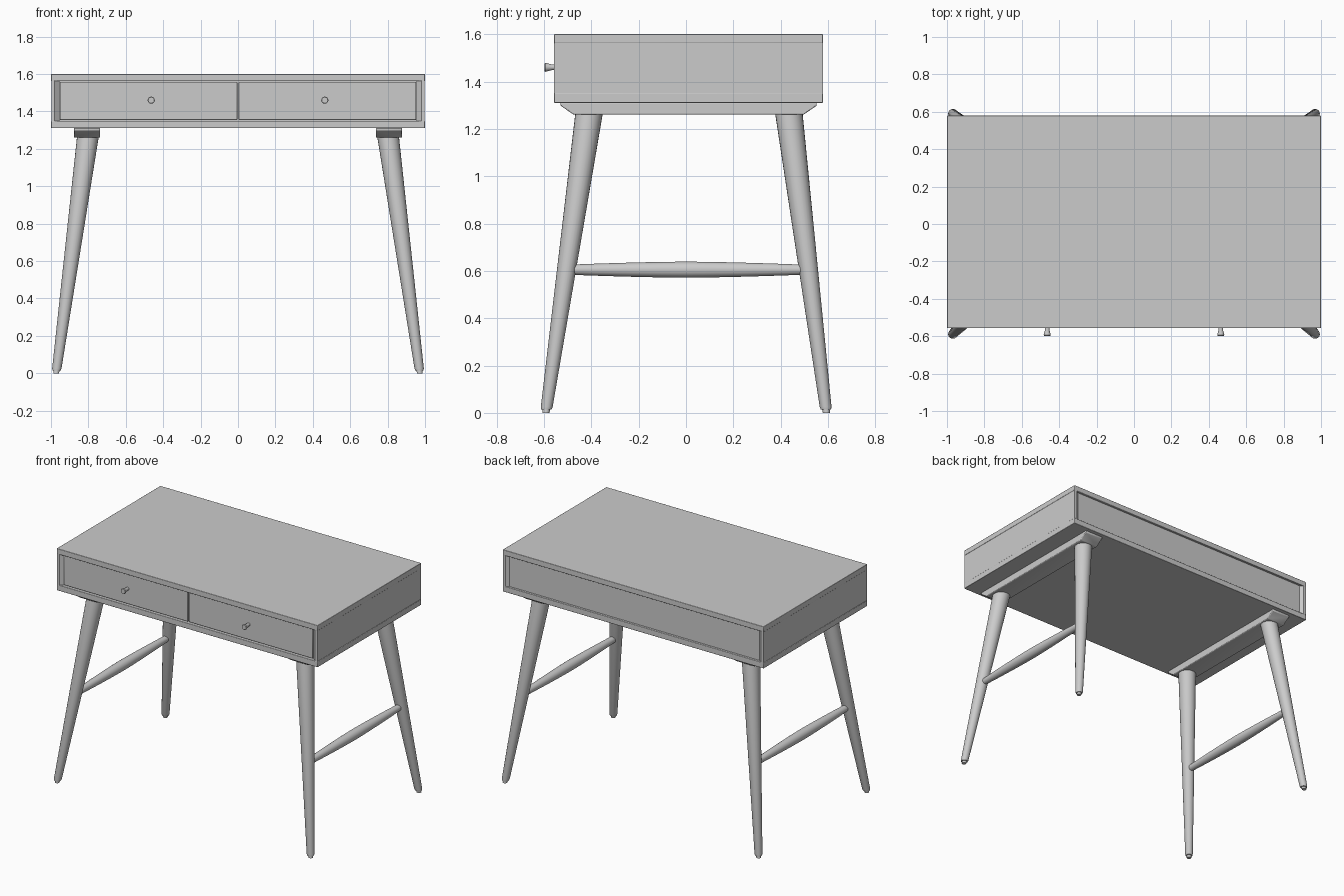
import bpy, bmesh, math
from mathutils import Vector

cube = bpy.data.objects.get("Cube")
if cube:
    bpy.data.objects.remove(cube, do_unlink=True)

# One plain finish for the whole desk
grey = bpy.data.materials.new("plain grey")
grey.use_nodes = True
grey.diffuse_color = (0.6, 0.6, 0.6, 1)
grey.node_tree.nodes["Principled BSDF"].inputs["Base Color"].default_value = (0.6, 0.6, 0.6, 1)

FRONT, BACK = -0.557, 0.579
MID_Y = (FRONT + BACK) / 2


def finish(name, bm, bevel=0.0):
    bmesh.ops.recalc_face_normals(bm, faces=bm.faces)
    mesh = bpy.data.meshes.new(name)
    bm.to_mesh(mesh)
    bm.free()
    obj = bpy.data.objects.new(name, mesh)
    bpy.context.collection.objects.link(obj)
    mesh.materials.append(grey)
    if bevel:
        mod = obj.modifiers.new("soft edges", "BEVEL")
        mod.width = bevel
        mod.segments = 2
    bpy.ops.object.select_all(action="DESELECT")
    obj.select_set(True)
    bpy.context.view_layer.objects.active = obj
    bpy.ops.object.shade_smooth_by_angle(angle=math.radians(35))
    return obj


def box(name, x, y, z, bevel=0.003):
    """Box from (min, max) pairs."""
    bm = bmesh.new()
    bmesh.ops.create_cube(bm, size=1)
    for v in bm.verts:
        v.co = [r[0] + (c + 0.5) * (r[1] - r[0]) for c, r in zip(v.co, (x, y, z))]
    return finish(name, bm, bevel)


def prism(name, profile, axis, start, end, bevel=0.0):
    """Extrude a 2D profile along x (profile is y, z) or z (profile is x, y)."""
    bm = bmesh.new()
    place = (lambda a, b, t: (t, a, b)) if axis == "x" else (lambda a, b, t: (a, b, t))
    rings = [[bm.verts.new(place(a, b, t)) for a, b in profile] for t in (start, end)]
    for ring in rings:
        bm.faces.new(ring)
    n = len(profile)
    for i in range(n):
        j = (i + 1) % n
        bm.faces.new((rings[0][i], rings[0][j], rings[1][j], rings[1][i]))
    return finish(name, bm, bevel)


def spindle(name, sections, flat=False, sides=24):
    """Round part through (centre, radius) sections; flat keeps rings level."""
    bm = bmesh.new()
    axis = Vector(sections[-1][0]) - Vector(sections[0][0])
    turn = Vector((0, 0, 1)).rotation_difference(Vector((0, 0, 1)) if flat else axis)
    rings = []
    for centre, radius in sections:
        ring = []
        for i in range(sides):
            a = math.tau * i / sides
            ring.append(bm.verts.new(Vector(centre) + turn @ Vector(
                (radius * math.cos(a), radius * math.sin(a), 0))))
        rings.append(ring)
    for low, high in zip(rings, rings[1:]):
        for i in range(sides):
            j = (i + 1) % sides
            bm.faces.new((low[i], low[j], high[j], high[i]))
    bm.faces.new(rings[0])
    bm.faces.new(rings[-1])
    return finish(name, bm)


# Case: top and bottom boards with a recessed back
box("table_top", (-1, 1), (FRONT, BACK), (1.562, 1.6))
box("bottom_board", (-1, 1), (FRONT, BACK), (1.31, 1.35))
box("back_panel", (-0.957, 0.957), (BACK - 0.045, BACK - 0.015), (1.348, 1.564), 0)

for side, label in ((-1, "right"), (1, "left")):
    # Side panel with chamfered inner edges
    outline = [(0.998, FRONT), (0.98, FRONT), (0.955, FRONT + 0.02),
               (0.955, BACK - 0.02), (0.98, BACK), (0.998, BACK)]
    prism(label + "_side_panel", [(side * x, y) for x, y in outline], "z", 1.348, 1.564)

    # Drawer and its knob
    box(label + "_drawer", sorted((side * 0.004, side * 0.953)),
        (FRONT + 0.012, BACK - 0.05), (1.354, 1.558))
    kx, kz = side * 0.464, 1.46
    spindle(label + "_drawer_knob",
            [((kx, FRONT + 0.015, kz), 0.011), ((kx, FRONT - 0.01, kz), 0.012),
             ((kx, FRONT - 0.036, kz), 0.019), ((kx, FRONT - 0.041, kz), 0.016)])

    # Leg bracket with sloping ends
    ends = [(-0.53, 1.312), (-0.53, 1.298), (-0.475, 1.26),
            (0.497, 1.26), (0.552, 1.298), (0.552, 1.312)]
    prism(label + "_leg_bracket", ends, "x", side * 0.738, side * 0.877, 0.004)

    # Splayed tapered legs, each with a small foot
    for top_y, foot_y, end in ((-0.41, -0.592, "front"), (0.435, 0.593, "back")):
        top = Vector((side * 0.803, top_y, 1.262))
        foot = Vector((side * 0.972, foot_y, 0))
        path = [(0, 0.015), (0.011, 0.016), (0.012, 0.022), (0.02, 0.025), (1, 0.058)]
        spindle(f"{label}_{end}_leg", [(foot.lerp(top, t), r) for t, r in path], flat=True)

    # Stretcher swelling towards the middle
    sections = []
    for i in range(13):
        t = i / 6 - 1
        sections.append(((side * 0.891, 0.5 * t, 0.605), 0.021 + 0.013 * (1 - abs(t) ** 1.5)))
    spindle(label + "_stretcher", sections)
